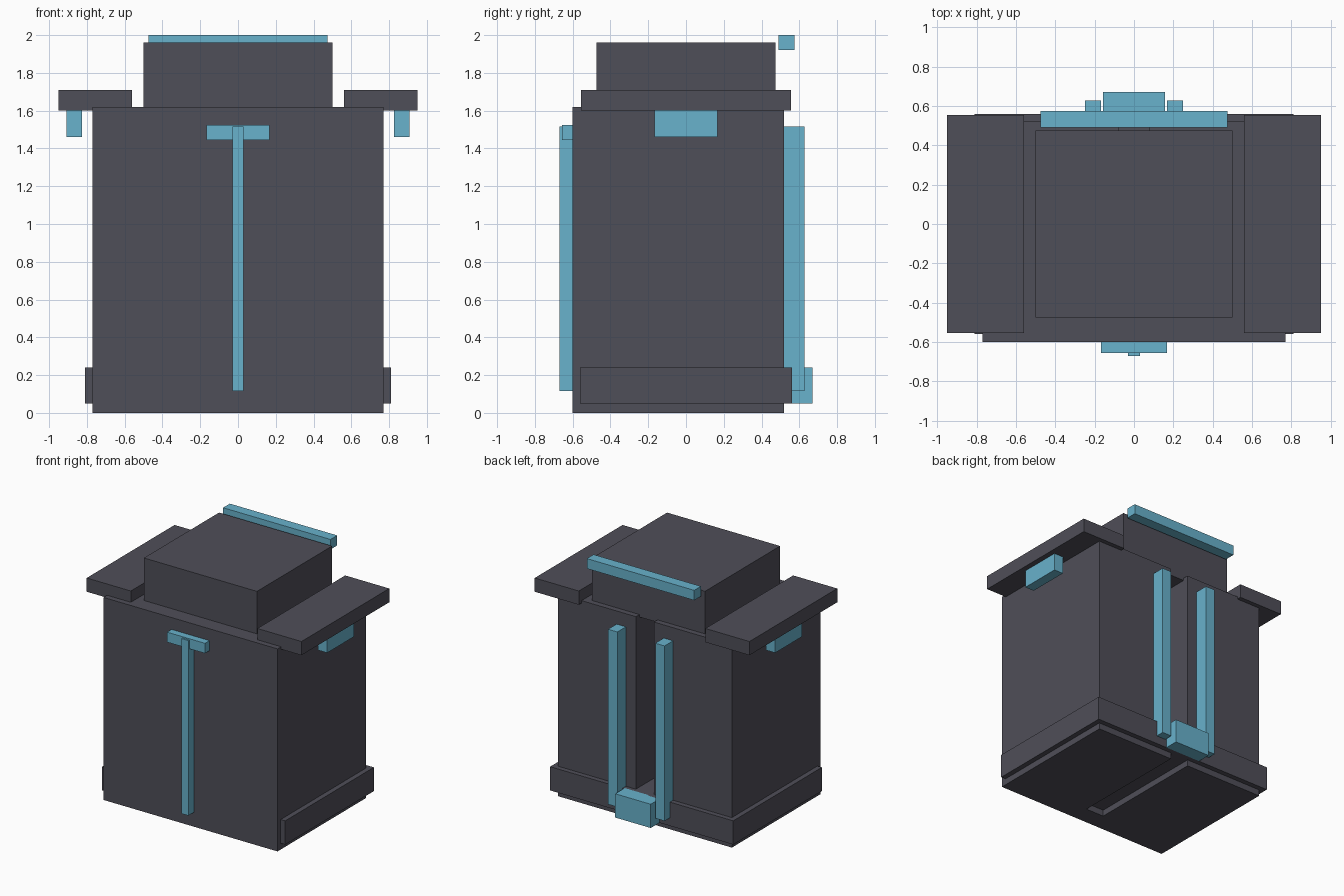
import bpy
import bmesh

cube = bpy.data.objects.get("Cube")
if cube:
    bpy.data.objects.remove(cube, do_unlink=True)


def make_material(name, color):
    mat = bpy.data.materials.new(name)
    mat.use_nodes = True
    mat.diffuse_color = color
    mat.node_tree.nodes["Principled BSDF"].inputs["Base Color"].default_value = color
    return mat


DARK = make_material("dark grey", (0.078, 0.077, 0.098, 1))
BLUE = make_material("light blue", (0.138, 0.445, 0.604, 1))


def prism(name, outline, z_range, mat):
    """Extrude a flat outline upward between two heights."""
    low, high = z_range
    bm = bmesh.new()
    face = bm.faces.new([bm.verts.new((x, y, low)) for x, y in outline])
    top = bmesh.ops.extrude_face_region(bm, geom=[face])["geom"]
    verts = [v for v in top if isinstance(v, bmesh.types.BMVert)]
    bmesh.ops.translate(bm, verts=verts, vec=(0, 0, high - low))
    bmesh.ops.recalc_face_normals(bm, faces=bm.faces)
    mesh = bpy.data.meshes.new(name)
    bm.to_mesh(mesh)
    bm.free()
    mesh.materials.append(mat)
    obj = bpy.data.objects.new(name, mesh)
    bpy.context.collection.objects.link(obj)
    return obj


def box(name, xs, ys, zs, mat):
    (x0, x1), (y0, y1) = xs, ys
    return prism(name, [(x0, y0), (x1, y0), (x1, y1), (x0, y1)], zs, mat)


def box_pair(name, xs, ys, zs, mat):
    """A box on the left and its mirror on the right."""
    box("left_" + name, xs, ys, zs, mat)
    box("right_" + name, (-xs[1], -xs[0]), ys, zs, mat)


# Body: a block with a vertical slot open to the back
half, front, back = 0.77, -0.6, 0.52
slot, slot_end = 0.08, -0.45
body_outline = [(-half, front), (half, front), (half, back), (slot, back),
                (slot, slot_end), (-slot, slot_end), (-slot, back), (-half, back)]
prism("body", body_outline, (0, 1.62), DARK)

# Base band, head and shoulder plates
box("base_band", (-0.81, 0.81), (-0.56, 0.56), (0.05, 0.24), DARK)
box("head", (-0.5, 0.5), (-0.475, 0.475), (1.6, 1.96), DARK)
box_pair("shoulder_plate", (0.56, 0.95), (-0.555, 0.555), (1.6, 1.71), DARK)

# Blue trim on the front
box("front_strip", (-0.03, 0.03), (-0.67, -0.59), (0.115, 1.515), BLUE)
box("front_crossbar", (-0.168, 0.168), (-0.657, -0.59), (1.445, 1.525), BLUE)

# Blue blocks under the shoulder plates
box_pair("shoulder_block", (0.827, 0.907), (-0.168, 0.168), (1.46, 1.605), BLUE)

# Blue trim on the back
box_pair("back_post", (0.168, 0.25), (0.52, 0.628), (0.115, 1.515), BLUE)
box("back_foot", (-0.157, 0.157), (0.55, 0.67), (0.05, 0.24), BLUE)
box("head_bar", (-0.475, 0.475), (0.49, 0.575), (1.92, 2.0), BLUE)
